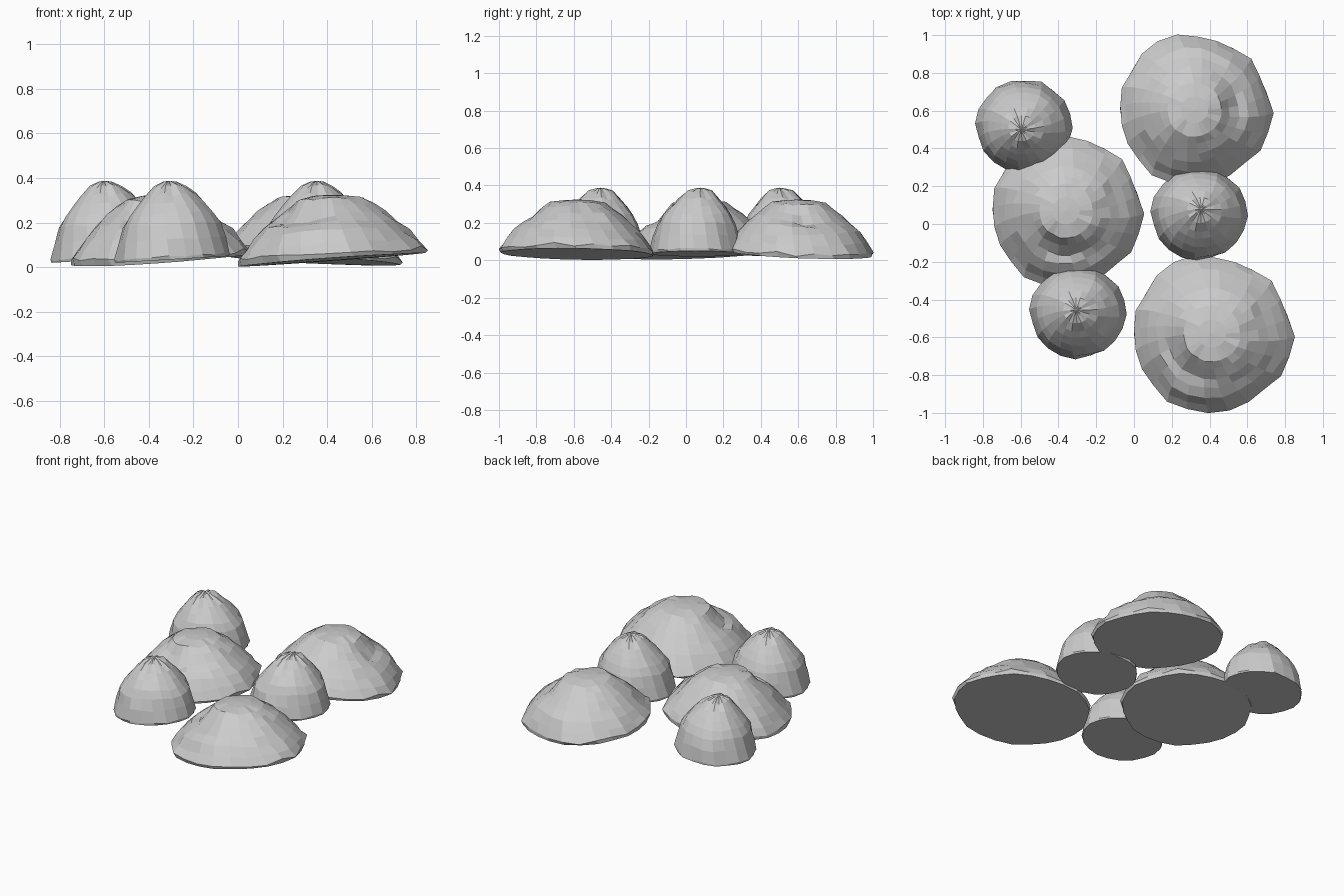
import bpy, bmesh, math, random

if "Cube" in bpy.data.objects:
    bpy.data.objects.remove(bpy.data.objects["Cube"])


def wrap(d):
    return (d + math.pi) % (2 * math.pi) - math.pi


def mound(name, cx, cy, rx, ry, profile, segs, seed, low, tilt, base, apex=(0, 0),
          crease=None, wobble=0.03, wrinkle=0.0, lip=0.0):
    """Faceted mound: rings of (radius fraction, height) lofted over a tilted flat base."""
    rnd = random.Random(seed)
    bm = bmesh.new()
    edge = [1 + rnd.uniform(-wobble, wobble) for _ in range(segs)]
    rim = [rnd.uniform(0, lip) for _ in range(segs)]
    rings = []
    for k, (r, h) in enumerate(profile):
        ring = []
        for i in range(segs):
            # each ring is slightly twisted to give the swirling facets
            a = 2 * math.pi * (i + 0.12 * k) / segs
            rr = r * (1 + (edge[i] - 1) * r)
            z = h
            if 0 < k < len(profile) - 1:
                rr *= 1 + rnd.uniform(-0.02, 0.02)
                z += rnd.uniform(-0.006, 0.006)
            if k == len(profile) - 2:
                z += rim[i]
            if crease is not None:
                # spiral step beside the plateau, with a fuller shoulder outside it
                d = wrap(a - crease)
                z -= 0.05 * math.exp(-(d / 0.8) ** 2) * math.exp(-((r - 0.54 - 0.07 * d) / 0.12) ** 2)
                e = wrap(a - crease - 0.9)
                z += 0.025 * math.exp(-(e / 0.8) ** 2) * math.exp(-((r - 0.82) / 0.12) ** 2)
            if wrinkle and r < 0.5:
                z -= wrinkle * (i % 2) * (0.5 + rnd.random())
            x = rx * rr * math.cos(a) + apex[0] * (1 - r)
            y = ry * rr * math.sin(a) + apex[1] * (1 - r)
            z += base - tilt * (x * math.cos(low) + y * math.sin(low)) * r
            ring.append(bm.verts.new((cx + x, cy + y, max(z, 0))))
        rings.append(ring)
    # flat-sided skin, crown fan and closed underside
    for a, b in zip(rings, rings[1:]):
        for i in range(segs):
            j = (i + 1) % segs
            bm.faces.new((a[i], b[i], b[j], a[j]))
    top = bm.verts.new((cx + apex[0], cy + apex[1], base + profile[0][1] + 0.004))
    for i in range(segs):
        bm.faces.new((top, rings[0][i], rings[0][(i + 1) % segs]))
    bm.faces.new(rings[-1])
    bmesh.ops.recalc_face_normals(bm, faces=bm.faces)
    me = bpy.data.meshes.new(name)
    bm.to_mesh(me)
    bm.free()
    ob = bpy.data.objects.new(name, me)
    bpy.context.collection.objects.link(ob)
    return ob


# broad low mounds
broad = [(0.18, 0.288), (0.36, 0.274), (0.46, 0.247), (0.58, 0.208), (0.70, 0.163),
         (0.82, 0.112), (0.92, 0.062), (1.0, 0.012), (0.985, 0.0)]
for n, cx, cy, rx, ry, low, cr in (
        ("broad_mound_back", 0.32, 0.605, 0.405, 0.395, 40, 10),
        ("broad_mound_left", -0.36, 0.07, 0.40, 0.40, 215, 260),
        ("broad_mound_front", 0.412, -0.58, 0.425, 0.41, 170, 215)):
    mound(n, cx, cy, rx, ry, broad, 24, 4, math.radians(low), 0.075, 0.033,
          crease=math.radians(cr), wobble=0.03, lip=0.02)

# tall conical mounds with a puckered crown
tall = [(0.12, 0.349), (0.28, 0.333), (0.45, 0.293), (0.60, 0.250), (0.75, 0.205),
        (0.86, 0.158), (0.94, 0.09), (1.0, 0.012), (0.995, 0.0)]
for n, cx, cy, apex in (("tall_mound_back", -0.583, 0.52, (-0.015, -0.02)),
                        ("tall_mound_right", 0.345, 0.055, (0.01, 0.025)),
                        ("tall_mound_front", -0.297, -0.465, (-0.01, 0.01))):
    mound(n, cx, cy, 0.253, 0.245, tall, 20, 9, math.radians(180), 0.06, 0.035,
          apex=apex, wobble=0.025, wrinkle=0.006)
